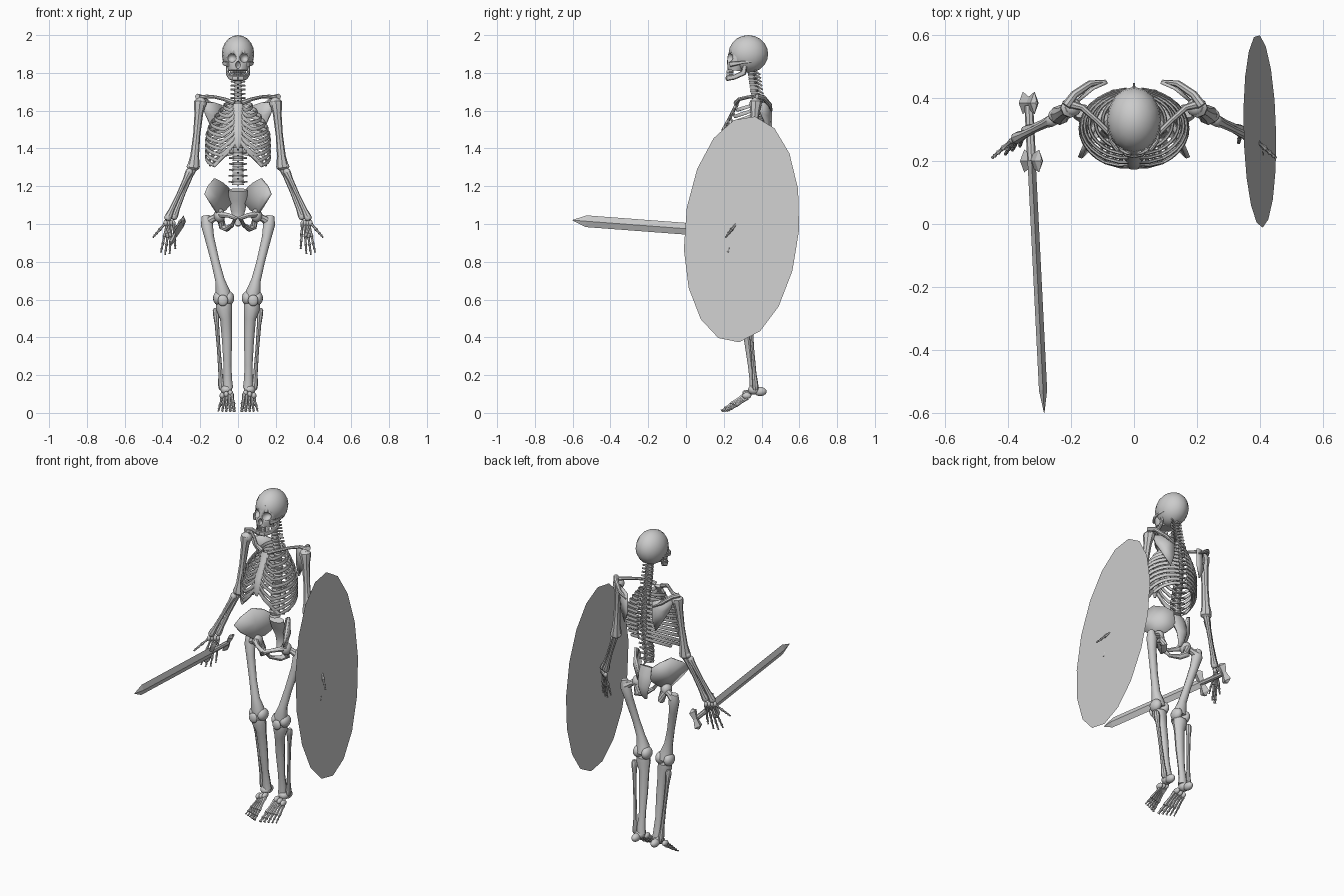
import bpy, bmesh
from math import sin, cos, pi, radians
from mathutils import Vector, Matrix

if "Cube" in bpy.data.objects:
    bpy.data.objects.remove(bpy.data.objects["Cube"])

grey = bpy.data.materials.new("bone_grey")
grey.use_nodes = True
colour = (0.6, 0.6, 0.6, 1)
grey.diffuse_color = colour
grey.node_tree.nodes["Principled BSDF"].inputs["Base Color"].default_value = colour


def finish(name, bm, smooth=True):
    bmesh.ops.recalc_face_normals(bm, faces=bm.faces)
    mesh = bpy.data.meshes.new(name)
    bm.to_mesh(mesh)
    bm.free()
    mesh.materials.append(grey)
    if smooth:
        mesh.shade_smooth()
        mesh.set_sharp_from_angle(angle=radians(40))
    obj = bpy.data.objects.new(name, mesh)
    bpy.context.collection.objects.link(obj)
    return obj


def tube(name, points, radii, flat=1, sides=8, smooth=True):
    """Skin rings along a path; flat scales the sideways radius."""
    points = [Vector(p) for p in points]
    if not isinstance(radii, (list, tuple)):
        radii = [radii] * len(points)
    chord = (points[-1] - points[0]).normalized()
    ref = Vector((0, 1, 0)) if abs(chord.z) > 0.6 else Vector((0, 0, 1))
    bm = bmesh.new()
    rings = []
    last = len(points) - 1
    for i, (p, r) in enumerate(zip(points, radii)):
        along = (points[min(i + 1, last)] - points[max(i - 1, 0)]).normalized()
        side = along.cross(ref).normalized()
        up = side.cross(along)
        angles = [2 * pi * k / sides for k in range(sides)]
        rings.append([bm.verts.new(p + r * (side * cos(a) * flat + up * sin(a))) for a in angles])
    for low, high in zip(rings, rings[1:]):
        for k in range(sides):
            n = (k + 1) % sides
            bm.faces.new((low[k], low[n], high[n], high[k]))
    bm.faces.new(rings[0])
    bm.faces.new(rings[-1])
    return finish(name, bm, smooth)


def bone(name, start, end, radius, knob=1.5, sides=8):
    """Long bone: thin shaft with a rounded knob at each end."""
    a, b = Vector(start), Vector(end)
    half = ((0, 0.6 * knob), (0.03, knob), (0.08, knob), (0.2, 1.1))
    stations = list(half) + [(0.5, 0.9)] + [(1 - t, r) for t, r in reversed(half)]
    return tube(name, [a.lerp(b, t) for t, r in stations], [radius * r for t, r in stations], sides=sides)


def blob(name, centre, size):
    bm = bmesh.new()
    bmesh.ops.create_uvsphere(bm, u_segments=16, v_segments=10, radius=1,
                              matrix=Matrix.Translation(centre) @ Matrix.Diagonal((*size, 1)))
    return finish(name, bm)


def plate(name, outline, thickness, bulge):
    """Thin curved bone: a fan around a pushed-out middle point."""
    bm = bmesh.new()
    rim = [bm.verts.new(p) for p in outline]
    middle = sum((Vector(p) for p in outline), Vector()) / len(outline)
    hub = bm.verts.new(middle + Vector(bulge))
    for a, b in zip(rim, rim[1:] + rim[:1]):
        bm.faces.new((a, b, hub))
    obj = finish(name, bm)
    solid = obj.modifiers.new("thickness", "SOLIDIFY")
    solid.thickness, solid.offset = thickness, 0


def carve(target, cutters):
    for c in cutters:
        cut = target.modifiers.new("cut", "BOOLEAN")
        cut.operation, cut.solver, cut.object = "DIFFERENCE", "EXACT", c
    graph = bpy.context.evaluated_depsgraph_get()
    mesh = bpy.data.meshes.new_from_object(target.evaluated_get(graph))
    target.modifiers.clear()
    target.data = mesh


# Skull with carved eye sockets and nose
cranium = blob("cranium", (0, 0.33, 1.9), (0.086, 0.105, 0.1))
face = tube("face", [(0, 0.285, 1.93), (0, 0.275, 1.88), (0, 0.265, 1.84), (0, 0.262, 1.812)],
            [0.05, 0.055, 0.05, 0.042], flat=1.2, sides=16)
cutters = [blob("socket_cutter", (s * 0.035, 0.22, 1.88), (0.026, 0.04, 0.025)) for s in (-1, 1)]
cutters.append(blob("nose_cutter", (0, 0.215, 1.842), (0.013, 0.03, 0.02)))
for part in (cranium, face):
    carve(part, cutters)
for c in cutters:
    bpy.data.objects.remove(c)
for row, z in (("upper", 1.806), ("lower", 1.791)):
    for k in range(-5, 6):
        a = k * 0.24
        x, y = 0.04 * sin(a), 0.262 - 0.043 * cos(a)
        tube(row + "_tooth", [(x, y, z + 0.007), (x, y, z - 0.007)], 0.0055, sides=4, smooth=False)

# Spine: each vertebra has a body, a rear spike and side wings
spine_keys = [(1.82, 0.34), (1.7, 0.36), (1.6, 0.385), (1.5, 0.395), (1.38, 0.38), (1.27, 0.355), (1.15, 0.37)]


def spine_y(z):
    for (za, ya), (zb, yb) in zip(spine_keys, spine_keys[1:]):
        if z >= zb:
            return ya + (yb - ya) * (za - z) / (za - zb)
    return spine_keys[-1][1]


z = 1.81
for i in range(24):
    h = 0.019 + 0.0006 * i
    y, r = spine_y(z), 0.017 + 0.0006 * i
    tube("vertebra_body", [(0, y, z + h * k) for k in (0.42, 0.3, 0, -0.3, -0.42)],
         [r, r, r * 0.85, r, r], sides=12)
    tube("vertebra_spike", [(0, y + r * 0.7, z), (0, y + 0.03, z - 0.005), (0, y + 0.052, z - 0.02)],
         [0.009, 0.007, 0.005], flat=0.7, sides=6)
    for s in (-1, 1):
        tube("vertebra_wing", [(0, y + 0.012, z), (s * (r + 0.018), y + 0.026, z + 0.003)], [0.008, 0.005], sides=6)
    z -= h
tube("sacrum", [(0, 0.375, 1.18), (0, 0.395, 1.13), (0, 0.415, 1.07), (0, 0.41, 1.02), (0, 0.395, 0.99)],
     [0.024, 0.024, 0.018, 0.011, 0.006], flat=2.1)

# Breastbone
breast = [Vector(p) for p in ((0, 0.27, 1.635), (0, 0.235, 1.57), (0, 0.198, 1.5), (0, 0.18, 1.43), (0, 0.18, 1.4))]
tube("breastbone", breast, [0.011, 0.008, 0.009, 0.008, 0.003], flat=2.6)

for s, label in ((-1, "right_"), (1, "left_")):
    def m(x, y, z):
        return Vector((s * x, y, z))

    # Jaw and cheek
    tube(label + "jaw", [m(0.058, 0.315, 1.85), m(0.056, 0.305, 1.80), m(0.045, 0.255, 1.777),
                         m(0.025, 0.222, 1.772), m(0, 0.217, 1.772)],
         [0.011, 0.015, 0.013, 0.014, 0.014], flat=0.6)
    tube(label + "cheekbone", [m(0.052, 0.235, 1.845), m(0.075, 0.265, 1.85), m(0.08, 0.3, 1.855),
                               m(0.072, 0.345, 1.86)], [0.014, 0.011, 0.007, 0.007], flat=0.6)

    # Ribs sweep from the spine around the side, the upper ones reaching the breastbone
    for i in range(12):
        width = 0.075 + 0.095 * sin(min(1, i / 6) * pi / 2) - 0.018 * max(0, i - 9)
        back = 0.405 + 0.004 * min(i, 6)
        front = 0.26 - 0.014 * min(i, 6)
        top, drop = 1.645 - 0.0245 * i, 0.045 + 0.0105 * min(i, 9)
        reach = 148 if i < 8 else (142, 132, 105, 78)[i - 8]
        path = []
        for k in range(13):
            a = radians(10 + (reach - 10) * k / 12)
            path.append(m(width * sin(a), (back + front) / 2 + (back - front) / 2 * cos(a),
                          top - drop * (1 - cos(a)) / 2))
        if i < 10:
            t = min(i, 7) / 7 * 2.9
            join = breast[int(t)].lerp(breast[int(t) + 1], t % 1)
            path += [path[-1].lerp(join, 0.5) + Vector((0, -0.006, 0)), join + m(0.014, 0, 0)]
        tube(label + "rib", path, 0.0105, flat=0.55, sides=6)

    # Shoulder
    tube(label + "collarbone", [m(0.02, 0.265, 1.64), m(0.07, 0.28, 1.66), m(0.12, 0.33, 1.672),
                                m(0.165, 0.37, 1.675), m(0.2, 0.38, 1.668)], [0.014, 0.01, 0.009, 0.01, 0.013])
    plate(label + "shoulder_blade", [m(0.085, 0.45, 1.63), m(0.13, 0.43, 1.645), m(0.185, 0.385, 1.64),
                                     m(0.175, 0.395, 1.59), m(0.145, 0.425, 1.52), m(0.105, 0.445, 1.45),
                                     m(0.085, 0.45, 1.52)], 0.01, (0, 0.008, 0))
    tube(label + "blade_ridge", [m(0.09, 0.452, 1.6), m(0.14, 0.445, 1.63), m(0.19, 0.41, 1.67),
                                 m(0.215, 0.375, 1.675)], [0.006, 0.011, 0.013, 0.015])

    # Arm
    bone(label + "upper_arm", m(0.2, 0.37, 1.66), m(0.237, 0.345, 1.285), 0.021)
    blob(label + "arm_ball", m(0.197, 0.37, 1.638), (0.03, 0.03, 0.032))
    blob(label + "elbow", m(0.237, 0.345, 1.305), (0.035, 0.025, 0.024))
    bone(label + "forearm_outer", m(0.252, 0.332, 1.29), m(0.377, 0.27, 1.02), 0.013)
    bone(label + "forearm_inner", m(0.228, 0.352, 1.315), m(0.345, 0.292, 1.025), 0.013)

    # Hand: wrist stones and jointed fingers, thumb first
    for k in range(4):
        blob(label + "wrist_stone", m(0.342 + 0.014 * k, 0.295 - 0.01 * k, 1.005), (0.011, 0.011, 0.016))
    tips = [m(0.45, 0.21, 0.93), m(0.408, 0.222, 0.85), m(0.386, 0.235, 0.838), m(0.362, 0.248, 0.842),
            m(0.332, 0.258, 0.868)]
    for k, tip in enumerate(tips):
        root = m(0.388 - 0.012 * k, 0.265 + 0.008 * k, 1.0)
        joints = (0, 0.45, 0.7, 0.88, 1)
        for j in range(4):
            bone(label + "finger_bone", root.lerp(tip, joints[j]), root.lerp(tip, joints[j + 1]),
                 0.0065 - 0.0008 * j, 1.4, 6)

    # Hip
    plate(label + "hip_wing", [m(0.035, 0.4, 1.11), m(0.05, 0.405, 1.19), m(0.085, 0.375, 1.22),
                               m(0.122, 0.315, 1.24), m(0.155, 0.25, 1.2), m(0.172, 0.21, 1.16),
                               m(0.145, 0.235, 1.115), m(0.11, 0.3, 1.06), m(0.07, 0.36, 1.07)],
          0.014, (s * 0.012, 0.02, -0.01))
    blob(label + "hip_socket", m(0.098, 0.33, 1.045), (0.03, 0.035, 0.037))
    tube(label + "pubic_arch", [m(0.095, 0.31, 1.05), m(0.05, 0.265, 1.045), m(0.012, 0.25, 1.03),
                                m(0.03, 0.275, 0.995), m(0.06, 0.33, 0.975), m(0.082, 0.36, 0.985),
                                m(0.095, 0.345, 1.04)], [0.017, 0.012, 0.016, 0.011, 0.017, 0.02, 0.02])

    # Leg
    tube(label + "thigh_neck", [m(0.095, 0.335, 1.045), m(0.13, 0.345, 1.03), m(0.165, 0.355, 1.01)],
         [0.024, 0.018, 0.026])
    tube(label + "thigh", [m(0.172, 0.355, 1.045), m(0.165, 0.352, 1.0), m(0.152, 0.34, 0.93),
                           m(0.12, 0.318, 0.8), m(0.095, 0.305, 0.7), m(0.08, 0.305, 0.64), m(0.075, 0.31, 0.6)],
         [0.018, 0.029, 0.023, 0.02, 0.023, 0.035, 0.038], flat=1.1, sides=10)
    for x in (0.048, 0.104):
        blob(label + "knee_knob", m(x, 0.312, 0.607), (0.028, 0.04, 0.037))
    blob(label + "kneecap", m(0.08, 0.262, 0.595), (0.027, 0.014, 0.03))
    tube(label + "shin", [m(0.074, 0.31, 0.578), m(0.073, 0.31, 0.55), m(0.064, 0.317, 0.5), m(0.058, 0.33, 0.38),
                          m(0.056, 0.345, 0.25), m(0.055, 0.357, 0.17), m(0.053, 0.36, 0.13)],
         [0.036, 0.037, 0.027, 0.023, 0.018, 0.021, 0.024], flat=1.15, sides=10)
    bone(label + "calf_bone", m(0.118, 0.335, 0.555), m(0.086, 0.368, 0.12), 0.0105, 1.6)

    # Foot: heel, ankle stones and five toes angled down
    blob(label + "ankle", m(0.062, 0.36, 0.122), (0.03, 0.032, 0.026))
    blob(label + "heel", m(0.065, 0.393, 0.113), (0.022, 0.034, 0.024))
    for k in range(3):
        blob(label + "foot_stone", m(0.04 + 0.022 * k, 0.322, 0.105 - 0.007 * k), (0.014, 0.024, 0.017))
    for k in range(5):
        root = m(0.034 + 0.013 * k, 0.315 + 0.003 * k, 0.1 - 0.006 * k)
        tip = m(0.02 + 0.021 * k, 0.188 + 0.009 * k, 0.01)
        joints = (0, 0.6, 0.83, 1)
        for j in range(3):
            bone(label + "toe_bone", root.lerp(tip, joints[j]), root.lerp(tip, joints[j + 1]),
                 0.0095 - 0.0008 * k - 0.0012 * j, 1.3, 6)

# Shield: one thin flat sheet, leaning outwards at the bottom
bm = bmesh.new()
rim = []
for k in range(17):
    a = 0.1 + 2 * pi * k / 17
    z = 0.972 + 0.6 * cos(a)
    rim.append(bm.verts.new((0.349 + 0.087 * (1.55 - z), 0.295 + 0.304 * sin(a) + 0.04 * cos(a), z)))
bm.faces.new(rim)
finish("shield", bm, smooth=False)

# Sword: diamond blade, flared guard, grip and flared pommel
tip, hilt = Vector((-0.285, -0.6, 1.02)), Vector((-0.325, 0.2, 0.96))
along = hilt - tip
tube("sword_blade", [tip, tip.lerp(hilt, 0.09), hilt], [0.002, 0.031, 0.031], flat=0.42, sides=4, smooth=False)
tube("sword_grip", [hilt, tip + along * 1.22], 0.014, sides=8)
for name, t, spread in (("sword_guard", 1.0, 0.07), ("sword_pommel", 1.23, 0.055)):
    c = tip + along * t
    lean = Vector((0.45, 0, 1)) * spread
    tube(name, [c + lean * k for k in (1, 0.75, 0, -0.75, -1)], [0.008, 0.036, 0.02, 0.036, 0.008],
         flat=0.4, sides=4, smooth=False)
